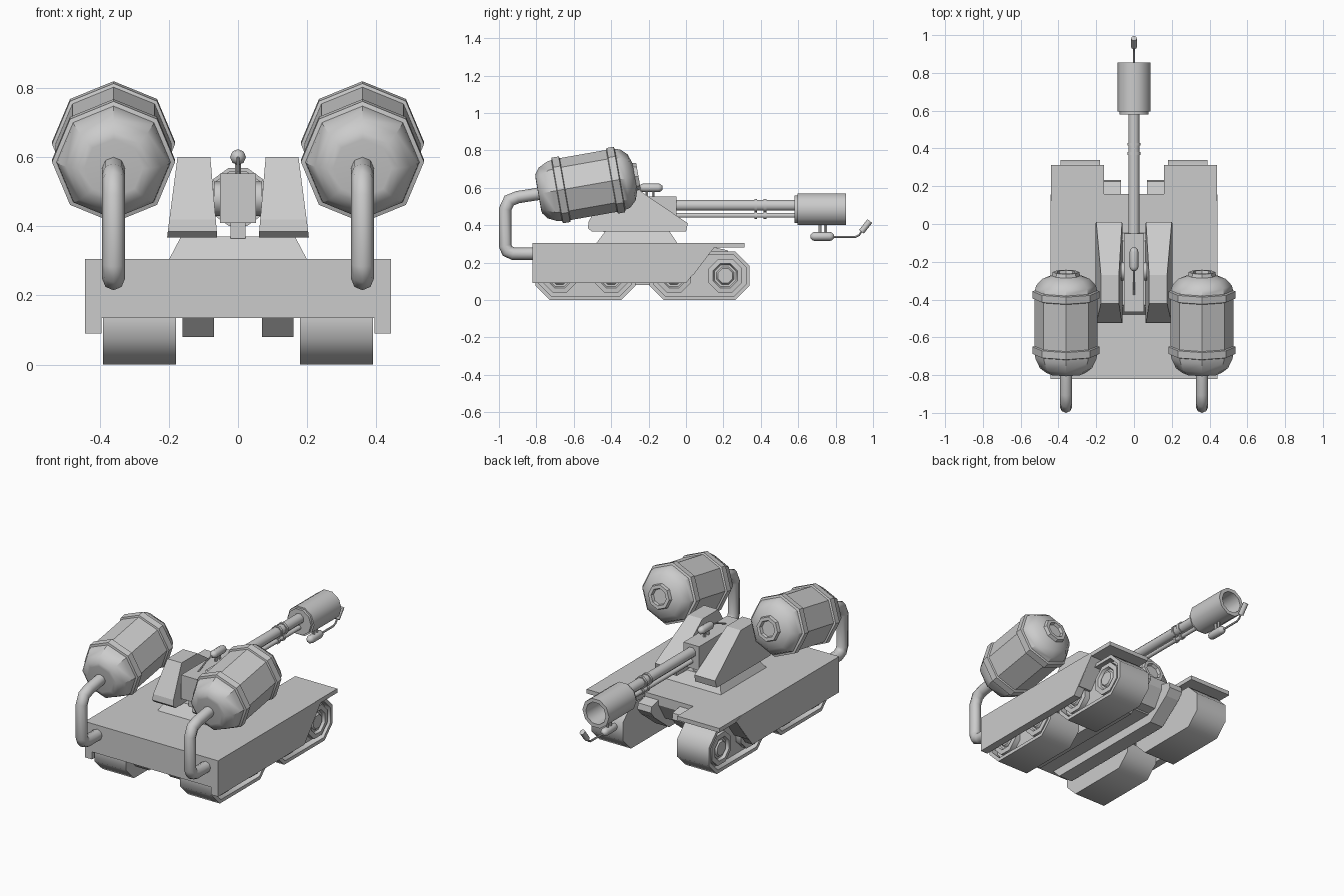
import bpy, bmesh, math
from mathutils import Vector, Matrix

if "Cube" in bpy.data.objects:
    bpy.data.objects.remove(bpy.data.objects["Cube"])


def finish(name, bm, smooth=None):
    bmesh.ops.recalc_face_normals(bm, faces=bm.faces[:])
    me = bpy.data.meshes.new(name)
    bm.to_mesh(me)
    bm.free()
    ob = bpy.data.objects.new(name, me)
    bpy.context.collection.objects.link(ob)
    if smooth:
        bpy.ops.object.select_all(action='DESELECT')
        ob.select_set(True)
        bpy.context.view_layer.objects.active = ob
        bpy.ops.object.shade_smooth_by_angle(angle=math.radians(smooth))
    return ob


def prism(name, pts, x0, x1, taper=None, smooth=None):
    """Extrude a (y, z) outline from x0 to x1; taper(x, y, z) may move x."""
    bm = bmesh.new()
    f = taper or (lambda x, y, z: x)
    a, b = [[bm.verts.new((f(x, y, z), y, z)) for y, z in pts] for x in (x0, x1)]
    n = len(pts)
    bm.faces.new(a)
    bm.faces.new(b)
    for i in range(n):
        j = (i + 1) % n
        bm.faces.new((a[i], a[j], b[j], b[i]))
    return finish(name, bm, smooth)


def box(name, x0, x1, y0, y1, z0, z1):
    return prism(name, [(y0, z0), (y1, z0), (y1, z1), (y0, z1)], x0, x1)


def lathe(name, prof, n, origin, axis=(0, 1, 0), phase=0.0, smooth=50):
    """Spin a (distance, radius) profile round an axis; ends are capped."""
    bm = bmesh.new()
    ax = Vector(axis).normalized()
    u = Vector((1, 0, 0)) if abs(ax.x) < 0.9 else Vector((0, 1, 0))
    v = ax.cross(u).normalized()
    rings = []
    for t, r in prof:
        rings.append([bm.verts.new(Vector(origin) + ax * t + r * (
            u * math.cos(phase + math.tau * k / n) + v * math.sin(phase + math.tau * k / n)))
            for k in range(n)])
    for a, b in zip(rings, rings[1:]):
        for k in range(n):
            j = (k + 1) % n
            bm.faces.new((a[k], a[j], b[j], b[k]))
    bm.faces.new(rings[0])
    bm.faces.new(rings[-1])
    return finish(name, bm, smooth)


def pipe(name, x, path, r, n=8):
    """Sweep a round section along a (y, z) path in the plane at x."""
    bm = bmesh.new()
    P = [Vector((0, y, z)) for y, z in path]
    rings = []
    for i, p in enumerate(P):
        d0 = (p - P[max(i - 1, 0)]).normalized()
        d1 = (P[min(i + 1, len(P) - 1)] - p).normalized()
        d = (d0 + d1).normalized()
        side = Vector((1, 0, 0)).cross(d)
        miter = 1 / max(d.dot(d1 if d1.length else d0), 0.5)
        rings.append([bm.verts.new(p + Vector((x + r * math.cos(a), 0, 0)) + side * r * miter * math.sin(a))
                      for a in (math.tau * k / n for k in range(n))])
    for a, b in zip(rings, rings[1:]):
        for k in range(n):
            j = (k + 1) % n
            bm.faces.new((a[k], a[j], b[j], b[k]))
    bm.faces.new(rings[0])
    bm.faces.new(rings[-1])
    return finish(name, bm, 50)


def capsule(name, y0, y1, z, r):
    L = y1 - y0
    return lathe(name, [(0, r * .4), (r * .5, r * .88), (r, r), (L - r, r), (L - r * .5, r * .88), (L, r * .4)],
                 8, (0, y0, z))


# Hull: main body, nose between the fenders
prism("hull", [(-.82, .135), (.04, .135), (.15, .28), (.15, .305), (-.82, .305)], -.44, .44)
prism("hull_nose", [(.0, .135), (.10, .15), (.16, .25), (.16, .305), (.0, .305)], -.16, .16)

for s, side in ((1, "right"), (-1, "left")):
    # Fender, side skirt and belly rail
    box(side + "_fender", s * .16, s * .44, .1, .313, .28, .305)
    prism(side + "_skirt", [(-.82, .135), (-.82, .09), (0, .09), (.155, .285), (.1, .305), (-.82, .305)],
          s * .395, s * .442)
    prism(side + "_belly_rail", [(-.80, .14), (-.74, .08), (.06, .08), (.2, .19), (.232, .23),
                                 (.225, .265), (.16, .28), (0, .28)], s * .07, s * .16)

    # Two track units with wheels
    for tag, ya, yb in (("front", -.065, .21), ("rear", -.675, -.40)):
        R = .13 / math.cos(math.pi / 8)
        ang = [math.radians(-67.5 + 45 * k) for k in range(4)]

        def outline(r):
            return ([(yb + r * math.cos(a), .13 + r * math.sin(a)) for a in ang] +
                    [(ya - r * math.cos(a), .13 - r * math.sin(a)) for a in ang])
        name = f"{side}_{tag}_track"
        bm = bmesh.new()
        loops = [[bm.verts.new((s * x, y, z)) for y, z in outline(r)]
                 for x, r in ((.18, R), (.39, R), (.39, R - .022), (.35, R - .022))]
        for a, b in zip(loops, loops[1:]):
            for k in range(8):
                j = (k + 1) % 8
                bm.faces.new((a[k], a[j], b[j], b[k]))
        bm.faces.new(loops[0])
        bm.faces.new(loops[-1])
        finish(name, bm, 50)
        for i, yc in enumerate((ya, yb)):
            lathe(f"{side}_{tag}_wheel_{i}", [(0, .098), (.035, .098), (.038, .07), (.022, .062),
                                              (.022, .05), (.034, .042)], 8,
                  (s * .348, yc, .13), (s, 0, 0), math.pi / 8)

    # Turret cheek, narrowing upward
    def taper(x, y, z):
        k = max(0, (z - .37) / .23)
        return s * (.06 + .02 * k if x < .1 else .205 - .03 * k)
    prism(side + "_turret_cheek", [(-.505, .367), (.0, .367), (.01, .41), (-.27, .6), (-.42, .6),
                                   (-.52, .42), (-.525, .385)], .06, .205, taper)

    # Fuel tank: tilted eight-sided drum with two bands
    tilt = math.radians(10)
    lathe(side + "_fuel_tank", [(-.272, .085), (-.27, .105), (-.245, .138), (-.195, .162), (-.172, .165),
                                (-.168, .178), (-.13, .178), (-.126, .168), (.126, .168), (.13, .178),
                                (.168, .178), (.172, .165), (.2, .158), (.235, .125), (.252, .075),
                                (.272, .07), (.272, .05), (.255, .045)], 8,
          (s * .36, -.522, .615), (0, math.cos(tilt), math.sin(tilt)), 0, 40)

    # Fuel pipe from the tank down to the hull
    pipe(side + "_fuel_pipe", s * .36, [(-.76, .572), (-.90, .55), (-.945, .532), (-.967, .485),
                                        (-.967, .29), (-.955, .262), (-.925, .248), (-.81, .248)], .033)

# Turret base: tapered plinth
bm = bmesh.new()
low = [bm.verts.new(p + (.303,)) for p in ((-.2, -.48), (.2, -.48), (.2, -.045), (-.2, -.045))]
top = [bm.verts.new(p + (.37,)) for p in ((-.165, -.43), (.165, -.43), (.165, -.09), (-.165, -.09))]
bm.faces.new(low)
bm.faces.new(top)
for k in range(4):
    j = (k + 1) % 4
    bm.faces.new((low[k], low[j], top[j], top[k]))
finish("turret_base", bm)

# Gun cradle
box("gun_cradle", -.052, .052, -.465, -.05, .41, .553)
box("cradle_pillar", -.022, .022, -.44, -.1, .365, .412)
lathe("cradle_pivot", [(-.07, .05), (.07, .05)], 8, (0, -.25, .48), (1, 0, 0))

# Barrel tubes with clamps
lathe("upper_barrel", [(0, .031), (.66, .031)], 8, (0, -.06, .506), phase=math.pi / 8)
lathe("lower_barrel", [(0, .013), (.66, .013)], 8, (0, -.06, .452), phase=math.pi / 8)
for i, y in enumerate((.365, .415)):
    lathe(f"upper_clamp_{i}", [(0, .037), (.015, .037)], 8, (0, y, .506), phase=math.pi / 8)
    lathe(f"lower_clamp_{i}", [(0, .019), (.015, .019)], 8, (0, y, .452), phase=math.pi / 8)

# Hollow nozzle shroud
lathe("nozzle", [(0, .078), (.015, .078), (.015, .088), (.275, .088), (.275, .066), (.12, .06)],
      10, (0, .58, .485))

# Igniter bottle, stalks and pilot tip under the nozzle
capsule("igniter_bottle", .665, .792, .34, .024)
for i, y in enumerate((.717, .745)):
    lathe(f"igniter_stalk_{i}", [(0, .009), (.07, .009)], 6, (0, y, .34), (0, 0, 1))
pipe("pilot_line", 0, [(.78, .337), (.905, .337), (.925, .347), (.945, .375)], .006, 6)
pipe("pilot_tip", 0, [(.938, .365), (.983, .422)], .016)

# Sight on top of the cradle
capsule("sight_bottle", -.25, -.125, .60, .023)
for i, y in enumerate((-.21, -.175)):
    lathe(f"sight_stalk_{i}", [(0, .009), (.06, .009)], 6, (0, y, .54), (0, 0, 1))
pipe("sight_line", 0, [(-.24, .598), (-.29, .59), (-.375, .553)], .005, 6)
